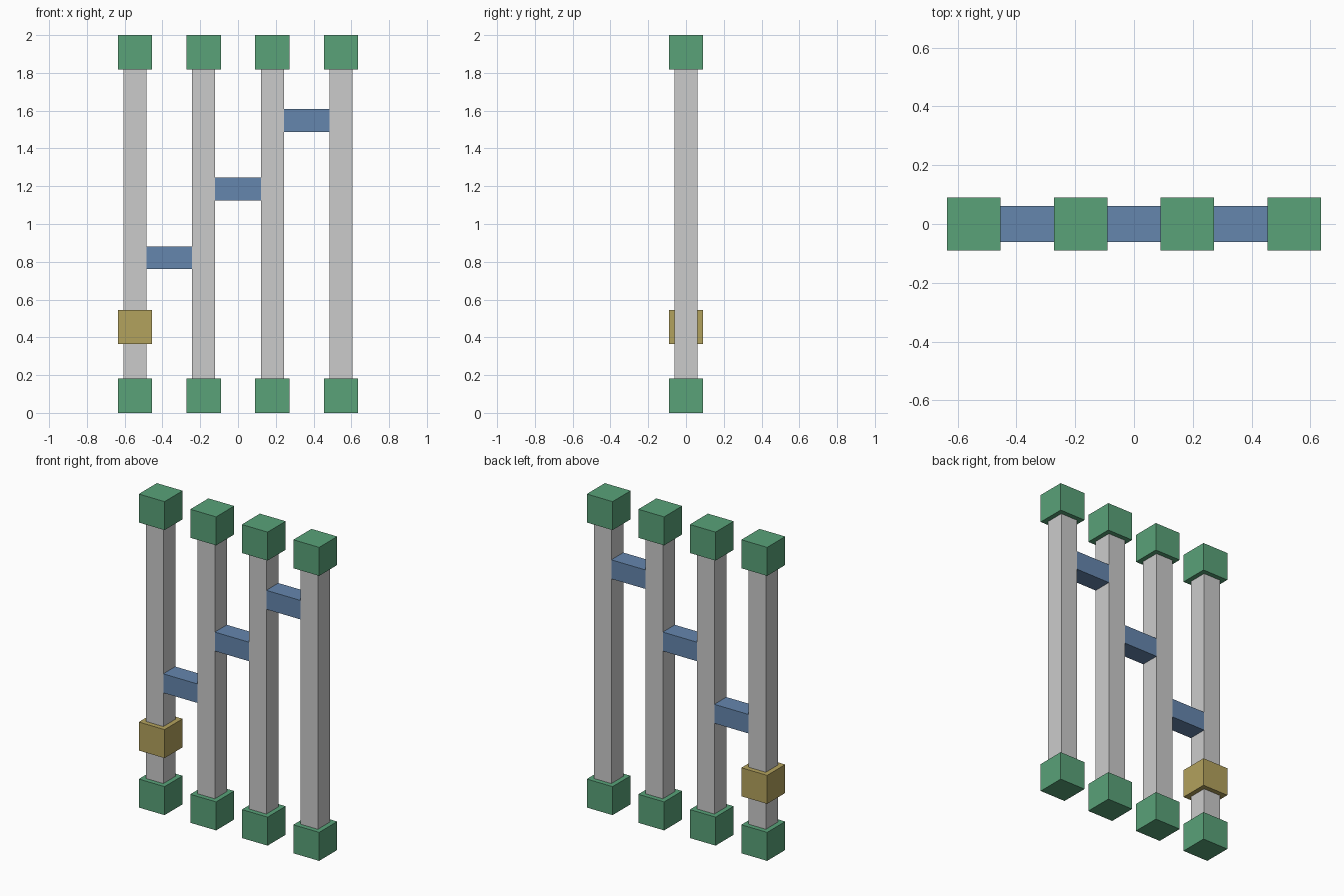
import bpy
import bmesh
from mathutils import Vector

if "Cube" in bpy.data.objects:
    bpy.data.objects.remove(bpy.data.objects["Cube"])

U = 2 / 11            # one module: the side of a cap block
W = U * 2 / 3         # thickness of posts and crossbars


def material(name, color):
    mat = bpy.data.materials.new(name)
    mat.diffuse_color = color
    mat.use_nodes = True
    mat.node_tree.nodes["Principled BSDF"].inputs["Base Color"].default_value = mat.diffuse_color
    return mat


GREEN = material("green", (0.10, 0.36, 0.19, 1))
BLUE = material("blue", (0.13, 0.24, 0.42, 1))
GOLD = material("gold", (0.45, 0.36, 0.11, 1))


def box(name, center, size, mat=None):
    mesh = bpy.data.meshes.new(name)
    bm = bmesh.new()
    bmesh.ops.create_cube(bm, size=1)
    bmesh.ops.scale(bm, vec=Vector(size), verts=bm.verts)
    bm.to_mesh(mesh)
    bm.free()
    obj = bpy.data.objects.new(name, mesh)
    obj.location = center
    bpy.context.collection.objects.link(obj)
    if mat:
        mesh.materials.append(mat)
    return obj


# Four posts, each with a green block at the foot and the top
post_x = [(i - 1.5) * 2 * U for i in range(4)]
for i, x in enumerate(post_x, 1):
    box(f"post_{i}", (x, 0, 1), (W, W, 2 - U))
    box(f"foot_block_{i}", (x, 0, U / 2), (U, U, U), GREEN)
    box(f"top_block_{i}", (x, 0, 2 - U / 2), (U, U, U), GREEN)

# Crossbars climbing from post to post, fitted between the post faces
for i in range(3):
    x = (post_x[i] + post_x[i + 1]) / 2
    box(f"crossbar_{i + 1}", (x, 0, (4.5 + 2 * i) * U + 0.003),
        (2 * U - W, W, W), BLUE)

# Gold sliding block on the left post
box("slider_block", (post_x[0], 0, 2.5 * U), (U, U, U), GOLD)
